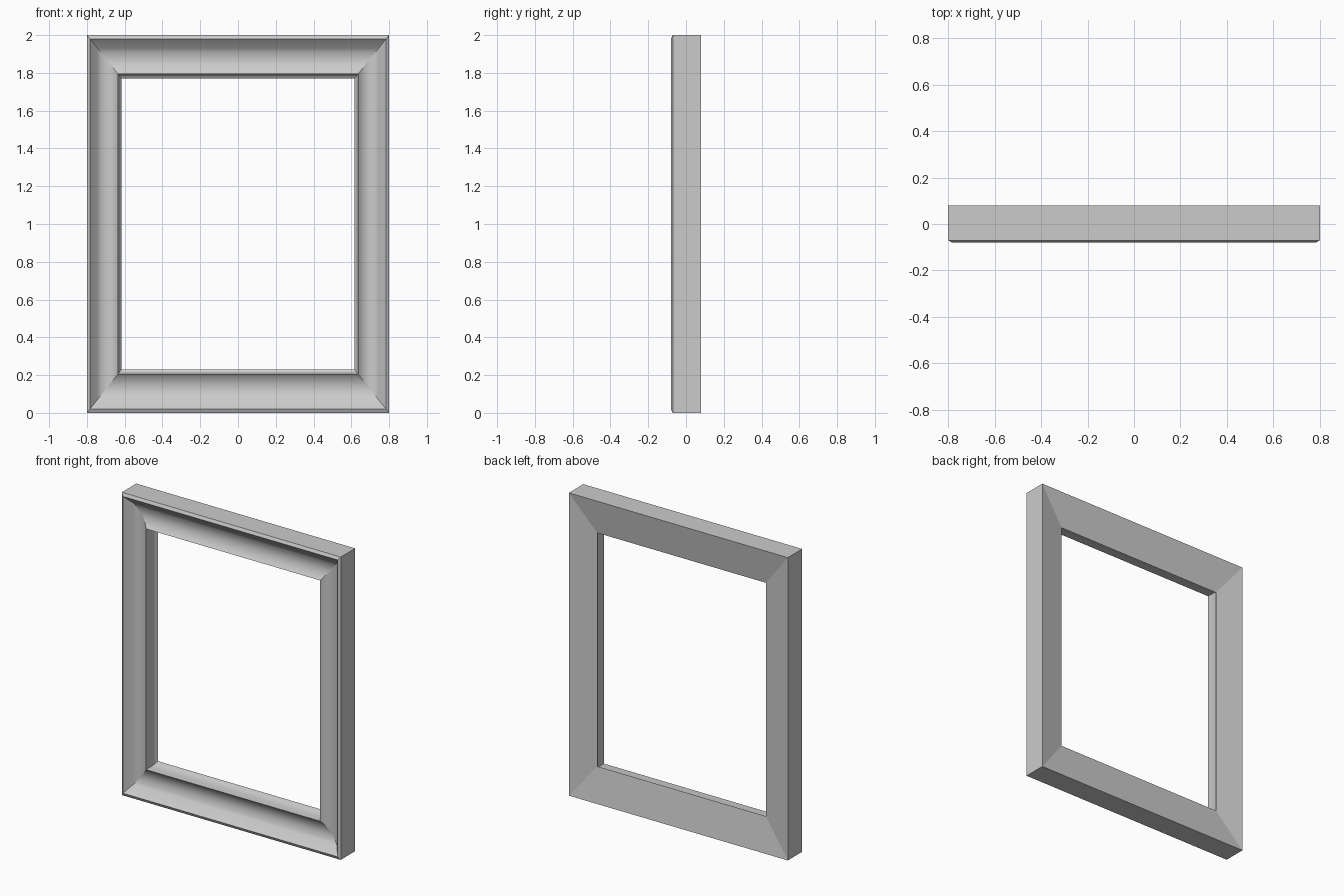
import bpy, bmesh, math

if "Cube" in bpy.data.objects:
    bpy.data.objects.remove(bpy.data.objects["Cube"])

HALF_W, HALF_H = 0.8, 1.0

# Moulding section: (inset from the outer edge, y depth)
profile = [
    (0.0, 0.08), (0.0, -0.07), (0.02, -0.08),           # outer side and rim
    (0.07, -0.032),                                     # steep inner side of rim
    (0.09, -0.024), (0.11, -0.019), (0.13, -0.018),     # scooped face
    (0.15, -0.021), (0.17, -0.028), (0.188, -0.038), (0.205, -0.052),
    (0.206, -0.01), (0.209, 0.02), (0.216, 0.036),      # inner wall
    (0.229, 0.045),                                     # back edge of opening
]

# Sweep the section around the four mitred corners
bm = bmesh.new()
rings = []
for sx, sz in ((-1, -1), (1, -1), (1, 1), (-1, 1)):
    rings.append([bm.verts.new((sx * HALF_W * (1 - d), y, HALF_H + sz * HALF_H * (1 - d)))
                  for d, y in profile])
n = len(profile)
for i in range(4):
    a, b = rings[i], rings[(i + 1) % 4]
    for j in range(n):
        k = (j + 1) % n
        bm.faces.new((a[j], b[j], b[k], a[k]))

# Keep the mitre joints crisp
for ring in rings:
    for j in range(n):
        edge = bm.edges.get((ring[j], ring[(j + 1) % n]))
        edge.smooth = False
bmesh.ops.recalc_face_normals(bm, faces=bm.faces)

mesh = bpy.data.meshes.new("picture_frame")
bm.to_mesh(mesh)
bm.free()
frame = bpy.data.objects.new("picture_frame", mesh)
bpy.context.collection.objects.link(frame)
bpy.context.view_layer.objects.active = frame
frame.select_set(True)
bpy.ops.object.shade_smooth_by_angle(angle=math.radians(30), keep_sharp_edges=True)
